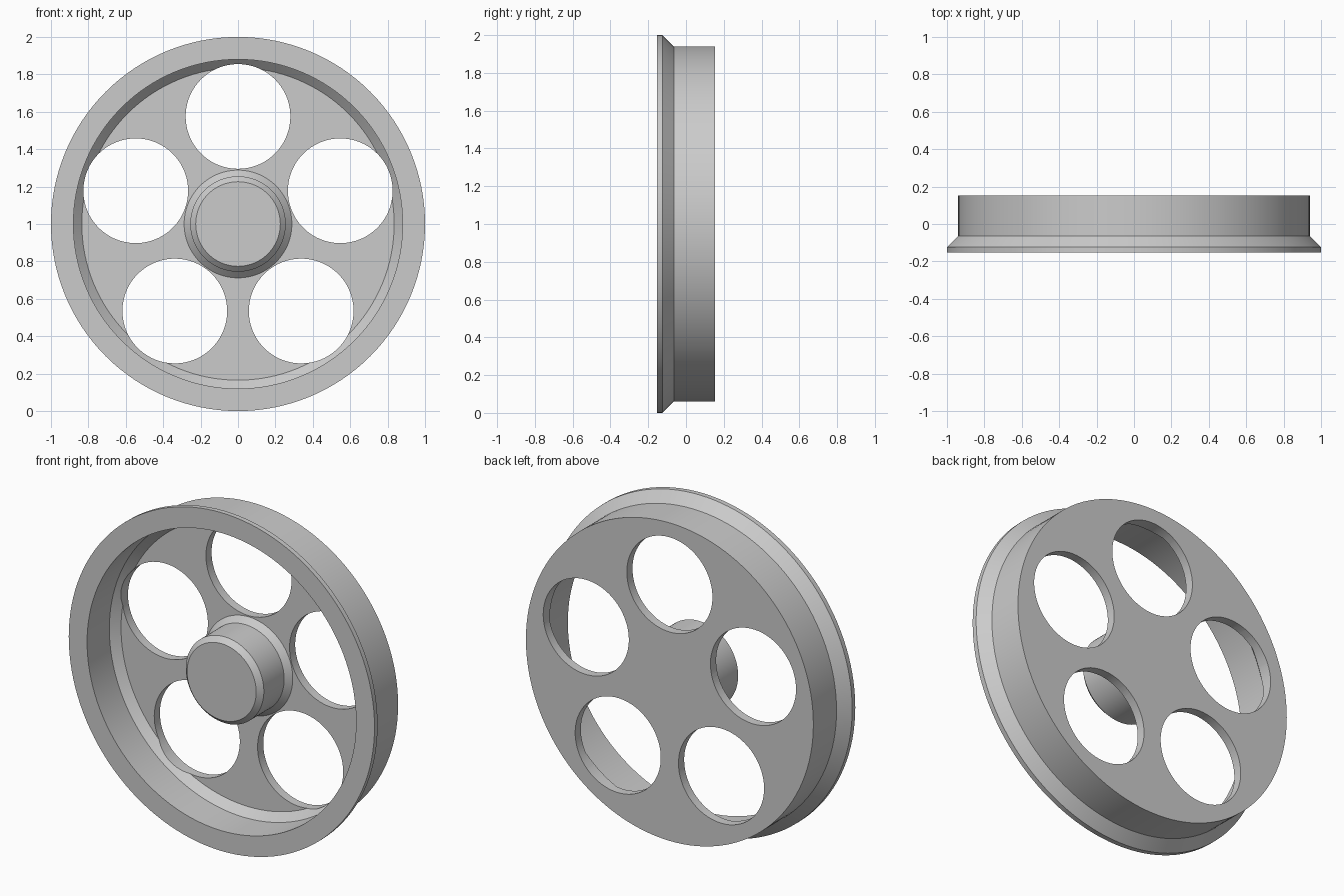
import bpy, bmesh, math
from mathutils import Matrix, Vector

old = bpy.data.objects.get("Cube")
if old:
    bpy.data.objects.remove(old, do_unlink=True)

HALF = 0.153         # half the wheel's depth
WEB = 0.10           # front face of the web
CENTRE = Vector((0, 0, 1))

grey = bpy.data.materials.new("plain grey")
grey.use_nodes = True
colour = (0.6, 0.6, 0.6, 1)
grey.diffuse_color = colour
grey.node_tree.nodes["Principled BSDF"].inputs["Base Color"].default_value = colour


def add_object(name, bm):
    mesh = bpy.data.meshes.new(name)
    bmesh.ops.recalc_face_normals(bm, faces=bm.faces)
    bm.to_mesh(mesh)
    bm.free()
    obj = bpy.data.objects.new(name, mesh)
    bpy.context.collection.objects.link(obj)
    mesh.materials.append(grey)
    return obj


def lathe(name, profile, steps=128):
    """Turn (radius, y) points about the wheel's axle."""
    bm = bmesh.new()
    verts = [bm.verts.new((0, y, 1 + r)) for r, y in profile]
    edges = [bm.edges.new(pair) for pair in zip(verts, verts[1:])]
    bmesh.ops.spin(bm, geom=verts + edges, cent=CENTRE, axis=(0, 1, 0),
                   angle=math.tau, steps=steps, use_duplicate=False)
    bmesh.ops.remove_doubles(bm, verts=bm.verts, dist=0.0001)
    return add_object(name, bm)


def smooth(obj):
    bpy.ops.object.select_all(action="DESELECT")
    obj.select_set(True)
    bpy.context.view_layer.objects.active = obj
    bpy.ops.object.shade_smooth_by_angle(angle=math.radians(25))


# Flanged rim with a recessed web
wheel = lathe("rim_and_web", [
    (0, WEB), (0.835, WEB), (0.88, WEB - 0.045), (0.88, -HALF),
    (1, -HALF), (1, -0.124), (0.94, -0.064), (0.94, HALF), (0, HALF)])

# Five round holes through the web
bm = bmesh.new()
for i in range(5):
    place = (Matrix.Translation(CENTRE)
             @ Matrix.Rotation(math.tau * i / 5, 4, "Y")
             @ Matrix.Translation((0, WEB, 0.575))
             @ Matrix.Rotation(math.pi / 2, 4, "X"))
    bmesh.ops.create_cone(bm, cap_ends=True, segments=72, radius1=0.28,
                          radius2=0.28, depth=0.3, matrix=place)
cutter = add_object("hole_cutter", bm)
cutter.hide_render = True
cut = wheel.modifiers.new("holes", "BOOLEAN")
cut.operation = "DIFFERENCE"
cut.solver = "EXACT"
cut.object = cutter
bpy.context.view_layer.objects.active = wheel
bpy.ops.object.modifier_apply(modifier=cut.name)
bpy.data.objects.remove(cutter, do_unlink=True)
smooth(wheel)

# Hub boss, chamfered at its foot and its front
hub = lathe("hub", [
    (0, WEB + 0.02), (0.288, WEB + 0.02), (0.288, WEB), (0.255, WEB - 0.033),
    (0.255, -HALF + 0.03), (0.226, -HALF), (0, -HALF)])
smooth(hub)
